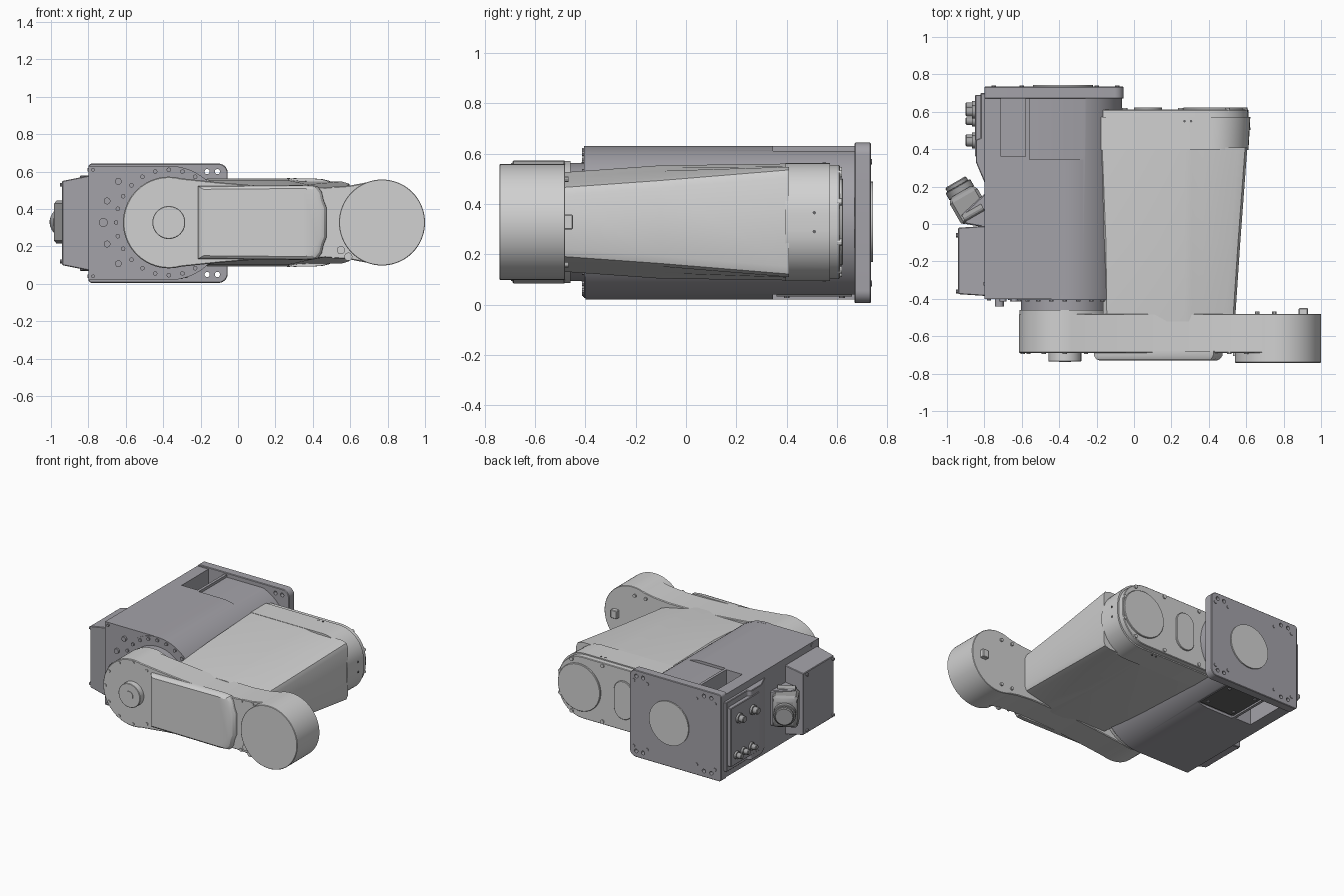
import bpy, bmesh, math
from mathutils import Vector

if "Cube" in bpy.data.objects:
    bpy.data.objects.remove(bpy.data.objects["Cube"])


def material(name, *rgb):
    m = bpy.data.materials.new(name)
    m.use_nodes = True
    m.diffuse_color = (*rgb, 1)
    m.node_tree.nodes["Principled BSDF"].inputs["Base Color"].default_value = (*rgb, 1)
    return m


LIGHT = material("light grey", 0.64, 0.64, 0.64)
DARK = material("slate grey", 0.37, 0.363, 0.395)
MID = material("fitting grey", 0.36, 0.36, 0.365)
COAL = material("charcoal", 0.13, 0.13, 0.135)
CZ = 0.328                     # height of the main joint axes
SHOULDER, ELBOW = -0.37, 0.77  # x of the main joint axes
parts, cutters = [], []


def loft(name, rings, mat, bevel=0.0):
    """Skin rings of 3D points and cap both ends."""
    bm = bmesh.new()
    loops = [[bm.verts.new(p) for p in ring] for ring in rings]
    n = len(loops[0])
    for a, b in zip(loops, loops[1:]):
        for i in range(n):
            j = (i + 1) % n
            bm.faces.new((a[i], a[j], b[j], b[i]))
    bm.faces.new(loops[0][::-1])
    bm.faces.new(loops[-1])
    bmesh.ops.recalc_face_normals(bm, faces=bm.faces)
    mesh = bpy.data.meshes.new(name)
    bm.to_mesh(mesh)
    bm.free()
    mesh.materials.append(mat)
    ob = bpy.data.objects.new(name, mesh)
    bpy.context.collection.objects.link(ob)
    parts.append(ob)
    if bevel:
        mod = ob.modifiers.new("Bevel", "BEVEL")
        mod.width, mod.segments = bevel, 1
        mod.limit_method, mod.angle_limit = "ANGLE", math.radians(40)
    return ob


def prism(name, outline, y0, y1, mat, bevel=0.0):
    """Extrude an x-z outline along y."""
    return loft(name, [[(x, y, z) for x, z in outline] for y in (y0, y1)], mat, bevel)


def arc(cx, cz, r, a0, a1, n=10):
    angles = [math.radians(a0 + (a1 - a0) * i / n) for i in range(n + 1)]
    return [(cx + r * math.cos(a), cz + r * math.sin(a)) for a in angles]


def rounded(x0, x1, z0, z1, left, right, n=10):
    """Rectangle with its own corner radius on the left and right."""
    return (arc(x1 - right, z0 + right, right, -90, 0, n) + arc(x1 - right, z1 - right, right, 0, 90, n)
            + arc(x0 + left, z1 - left, left, 90, 180, n) + arc(x0 + left, z0 + left, left, 180, 270, n))


def box(name, x0, x1, y0, y1, z0, z1, mat, bevel=0.0):
    return prism(name, [(x0, z0), (x1, z0), (x1, z1), (x0, z1)], y0, y1, mat, bevel)


def rod(name, start, end, r, mat, sides=24, bevel=0.0):
    """Cylinder between two points."""
    a, b = Vector(start), Vector(end)
    q = (b - a).to_track_quat("Z", "Y")
    ring = [q @ Vector((x, y, 0)) for x, y in arc(0, 0, r, 0, 360, sides)[:-1]]
    return loft(name, [[p + c for p in ring] for c in (a, b)], mat, bevel)


def disc(name, x, z, r, y0, y1, mat, sides=64, bevel=0.0):
    return rod(name, (x, y0, z), (x, y1, z), r, mat, sides, bevel)


def cut(target, cutter):
    mod = target.modifiers.new("Cut", "BOOLEAN")
    mod.operation, mod.solver, mod.object = "DIFFERENCE", "EXACT", cutter
    cutter.hide_render = True
    parts.remove(cutter)
    cutters.append(cutter)


# Base housing: half barrel with a square side, reliefs and pockets near the flange
housing = prism("base_housing", arc(SHOULDER, CZ - .003, .305, -90, 90, 40)
                + [(-.8, .63), (-.8, .02)], -.4, .68, DARK)
for side in (1, -1):
    for name, x0, x1, y0, depth in (("relief_cutter", -.56, .1, .345, .286), ("pocket_cutter", -.71, -.58, .36, .16)):
        lo, hi = sorted((CZ - .003 + side * depth, CZ - .003 + side * .5))
        cut(housing, box(name, x0, x1, y0, .67, lo, hi, DARK))
box("lower_access_panel", -.565, -.27, .36, .66, .032, .05, COAL)
for x in (-.53, -.31):
    for y in (.4, .62):
        rod("panel_screw", (x, y, .035), (x, y, .026), .012, DARK, 10)

# Rear mounting flange with corner holes
flange = prism("rear_flange", rounded(-.8, -.055, .005, .643, .02, .05), .67, .735, DARK, .004)
for z in (.05, .6):
    for x in (-.11, -.165, -.66, -.72):
        cut(flange, disc("flange_hole_cutter", x, z, .014, .6, .8, DARK, 12))
    for x in (-.75, -.6, -.2, -.09):
        disc("flange_screw", x, z + (.325 - z) * .12, .012, .73, .74, DARK, 10)
disc("rear_cover", -.38, CZ, .16, .72, .744, LIGHT)

# Shoulder ring, neck and bolts on the front of the base
disc("shoulder_ring", SHOULDER, CZ, .303, -.405, -.38, DARK, 64)
disc("shoulder_neck", SHOULDER, CZ, .235, -.47, -.4, DARK)
disc("shoulder_collar", SHOULDER, CZ, .243, -.485, -.46, LIGHT)
for x, z in arc(SHOULDER, CZ, .282, 0, 360, 24)[:-1]:
    disc("ring_bolt", x, z, .012, -.414, -.4, DARK, 10)
for x, h in ((-.64, .22), (-.7, .115), (-.72, 0), (-.7, -.115), (-.64, -.22)):
    disc("base_plug", x, CZ + h, .024 if h == 0 else .018, -.44 if h == 0 else -.415, -.39, DARK, 14)
for z in (.04, .61):
    disc("base_corner_screw", -.775, z, .01, -.41, -.39, DARK, 10)
    box("base_side_screw", -.805, -.785, -.33, -.31, z - .01, z + .01, DARK)

# Tapered connection box on the outer side
loft("connection_box", [[(x, y0, .325 - h), (x, y1, .325 - h), (x, y1, .325 + h), (x, y0, .325 + h)]
                        for x, h, y0, y1 in ((-.94, .225, -.375, -.02), (-.79, .255, -.385, -.01))], DARK, .004)
for y in (-.36, -.06):
    for z in (.12, .53):
        rod("box_screw", (-.93, y, z), (-.952, y, z), .011, DARK, 10)

# Wedge and angled cable connector
loft("connector_wedge", [[(x, y, z) for x, y in ((-.79, -.02), (-.9, .0), (-.92, .05), (-.79, .17))]
                         for z in (.2, .455)], DARK, .006)
axis, across = Vector((-.5, .866, 0)), Vector((.866, .5, 0))
root = Vector((-.86, .06, .33))
rings = []
for t, w, h in ((-.03, .085, .115), (.1, .085, .115), (.13, .07, .095)):
    rings.append([root + axis * t + across * (w * i) + Vector((0, 0, h * j))
                  for i, j in ((-1, -1), (1, -1), (1, 1), (-1, 1))])
loft("connector_body", rings, MID, .015)
rod("connector_collar", root + axis * .12, root + axis * .165, .076, MID, 32, .004)
rod("connector_cap", root + axis * .16, root + axis * .19, .064, MID, 32, .006)
for h in (-.125, .125):
    mid = root + Vector((0, 0, h))
    rod("connector_latch", mid - across * .06, mid + across * .06, .02, MID, 12)

# Socket panel beside the connector
loft("socket_panel", [[(x, y, z) for x, y in ((-.79, .2), (-.845, .33), (-.845, .45), (-.82, .46), (-.82, .7), (-.79, .7))]
                      for z in (.07, .58)], DARK, .004)
box("socket_plate", -.85, -.81, .36, .69, .11, .54, DARK, .004)
for y, z, r in ((.44, .44, .035), (.6, .44, .035), (.46, .18, .028), (.55, .18, .028), (.63, .18, .028)):
    rod("socket_ring", (-.84, y, z), (-.865, y, z), r, MID, 20)
    rod("socket_plug", (-.86, y, z), (-.9, y, z), r * .7, MID, 16, .004)

# Arm link: large shoulder lobe, narrow waist and flared elbow end
waist = [(-.1, .215), (.1, .198), (.3, .19), (.47, .188), (.6, .198), (.7, .217)]
link = (arc(SHOULDER, CZ, .245, 75, 285, 40) + [(x, CZ - h) for x, h in waist]
        + arc(ELBOW, CZ, .228, -70, 70, 28) + [(x, CZ + h) for x, h in waist[::-1]])
prism("arm_link", link, -.69, -.48, LIGHT, .005)
disc("elbow_drum", ELBOW, CZ, .23, -.742, -.48, LIGHT, 72, .003)
disc("shoulder_cap", SHOULDER, CZ, .088, -.735, -.68, LIGHT, 40, .003)
disc("shoulder_cap_hub", SHOULDER, CZ, .032, -.739, -.72, LIGHT, 24)

# Bulged cover on the front of the link
half = [(.37, .2), (.425, .195), (.448, .165), (.458, .12), (.474, .08)]
cover = [(-.215, -.195)] + [(x, -h) for x, h in half] + [(x, h) for x, h in half[::-1]] + [(-.215, .195)]
loft("link_cover", [[(.12 + (x - .12) * s, y, CZ + h * s) for x, h in cover]
                    for y, s in ((-.68, 1), (-.705, .995), (-.722, .96), (-.73, .91))], LIGHT)

# Link fasteners
for x, z in arc(SHOULDER, CZ, .225, 60, 300, 8):
    disc("link_bolt", x, z, .011, -.696, -.68, LIGHT, 10)
for x in (.51, .6):
    for side in (1, -1):
        disc("elbow_bolt", x, CZ + side * .18, .012, -.696, -.68, LIGHT, 10)
        disc("rear_elbow_bolt", x + .15, CZ + side * .17, .012, -.49, -.468, LIGHT, 10)
for x, z in ((.55, .18), (.59, .145)):
    disc("elbow_plug", x, z, .022, -.705, -.68, LIGHT, 14)
box("elbow_stop", .88, .93, -.49, -.45, CZ - .03, CZ + .03, LIGHT, .004)

# Long arm body: flat top, shallow step, sloped shoulder and a flat side that widens to the rear
rings = []
for y, x0, x1, h, e in ((-.52, -.165, .54, .195, .135), (-.1, -.17, .568, .225, .165), (.41, -.19, .606, .232, .207)):
    side = [(x0, h - .02), (x0 + .02, h), (.27, h), (.31, h - .008), (.37, h * .7 + e * .3 - .004),
            (x1 - .05, e + .012), (x1 - .012, e), (x1, e - .03)]
    rings.append([(x, y, CZ + z) for x, z in side] + [(x, y, CZ - z) for x, z in side[::-1]])
loft("arm_body", rings, LIGHT)

# Rim and covers at the far end of the arm
loft("arm_rim", [[(x, y, z) for x, z in rounded(-.19, x1, CZ - .234, CZ + .234, .025, .2)]
                 for y, x1 in ((.395, .612), (.572, .622))], LIGHT)
prism("arm_end_plate", rounded(-.18, .612, CZ - .226, CZ + .226, .03, .2), .565, .612, LIGHT, .004)
disc("end_cover", .435, CZ, .172, .605, .624, LIGHT, 56, .003)
prism("end_oval_cover", rounded(0, .15, CZ - .14, CZ + .14, .0745, .0745), .605, .624, LIGHT, .003)
for x, h in ((.25, .205), (.5, .19), (.592, .08), (-.05, .205)):
    for side in (1, -1):
        disc("end_screw", x, CZ + side * h, .014, .6, .62, LIGHT, 12)
for x in (.27, .305):
    for side in (1, -1):
        rod("rim_screw", (x, .55, CZ + side * .22), (x, .55, CZ + side * .237), .007, COAL, 8)
for z in (.29, .365):
    rod("side_screw", (.6, .51, z), (.623, .51, z), .007, COAL, 8)

# Apply bevels and cuts, then smooth the curved faces only
bpy.ops.object.select_all(action="DESELECT")
for ob in parts:
    ob.select_set(True)
bpy.context.view_layer.objects.active = parts[0]
bpy.ops.object.convert(target="MESH")
bpy.ops.object.shade_smooth_by_angle(angle=math.radians(25))
for ob in cutters:
    bpy.data.objects.remove(ob)
